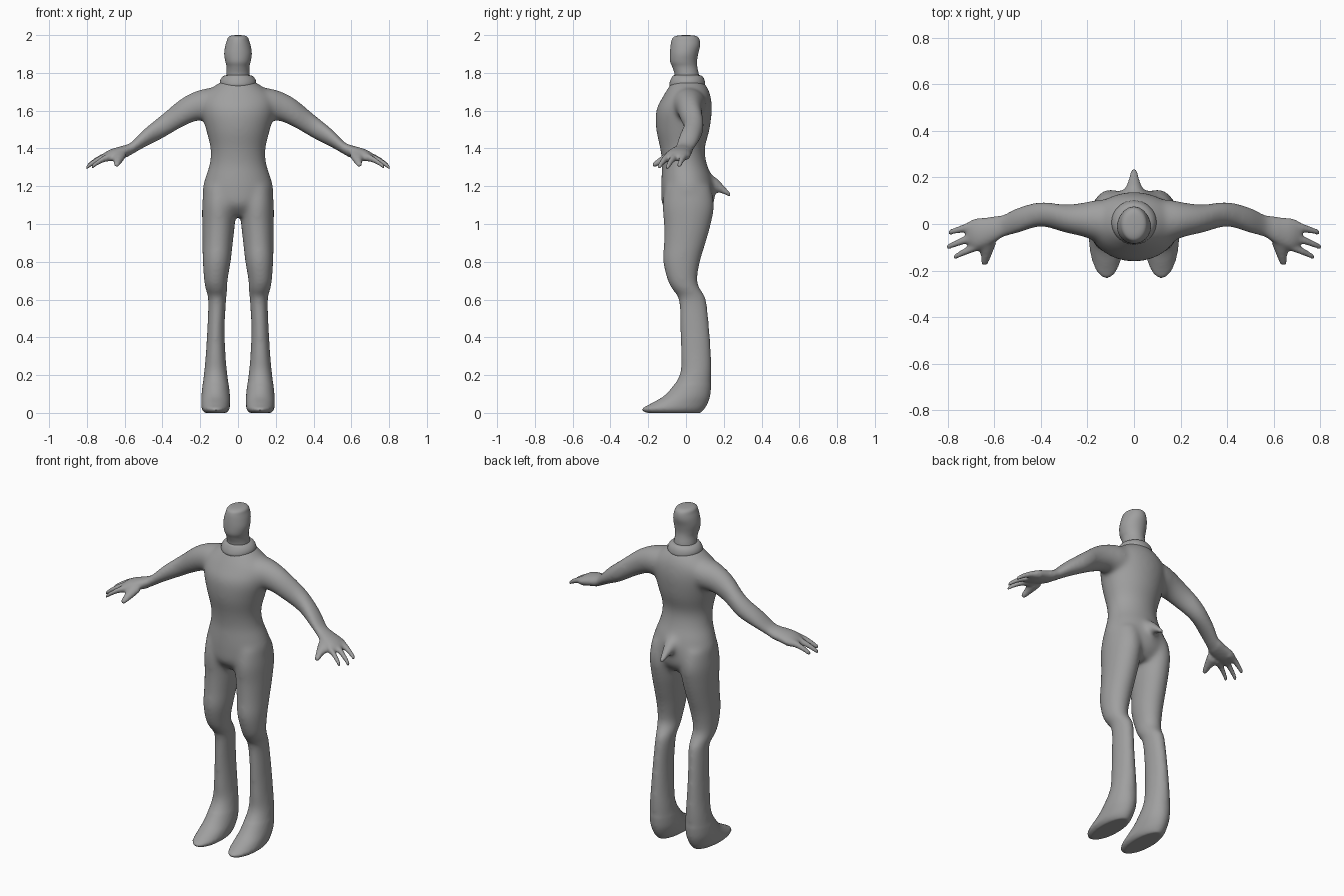
import bpy
import bmesh
from math import cos, sin, pi

SIDES = 36
STEPS = 4

default_cube = bpy.data.objects.get("Cube")
if default_cube:
    bpy.data.objects.remove(default_cube, do_unlink=True)


def make_material(name, colour):
    material = bpy.data.materials.new(name)
    material.use_nodes = True
    material.diffuse_color = colour
    material.node_tree.nodes["Principled BSDF"].inputs["Base Color"].default_value = colour
    return material


grey = make_material("plain grey", (0.35, 0.35, 0.35, 1))


def spline(a, b, c, d, t):
    """Catmull-Rom blend between b and c."""
    return b + 0.5 * t * (c - a + t * (2 * a - 5 * b + 4 * c - d + t * (3 * (b - c) + d - a)))


def refine(rows):
    """Add smoothly interpolated rows between the given ones."""
    last = len(rows) - 1
    result = []
    for i in range(last):
        near = [rows[max(0, min(last, i + k))] for k in (-1, 0, 1, 2)]
        for s in range(STEPS):
            result.append([spline(*values, s / STEPS) for values in zip(*near)])
    result.append(list(rows[last]))
    return result


def loft(bm, axis, rows, side=1):
    """Closed oval tube along an axis; a row is position, then low and high of the other two axes."""
    others = [k for k in range(3) if k != axis]
    rings = []
    for position, u_low, u_high, v_low, v_high in refine(rows):
        ring = []
        for i in range(SIDES):
            angle = 2 * pi * i / SIDES
            point = [0, 0, 0]
            point[axis] = position
            point[others[0]] = (u_low + u_high + (u_high - u_low) * cos(angle)) / 2
            point[others[1]] = (v_low + v_high + (v_high - v_low) * sin(angle)) / 2
            point[0] *= side
            ring.append(bm.verts.new(point))
        rings.append(ring)
    faces = [bm.faces.new(rings[0]), bm.faces.new(rings[-1])]
    for low, high in zip(rings, rings[1:]):
        for i in range(SIDES):
            j = (i + 1) % SIDES
            faces.append(bm.faces.new((low[i], low[j], high[j], high[i])))
    bmesh.ops.recalc_face_normals(bm, faces=faces)


def symmetric(rows):
    """Expand rows of height, half width, front, back."""
    return [(z, -half, half, front, back) for z, half, front, back in rows]


def finish(bm, name):
    mesh = bpy.data.meshes.new(name)
    bm.to_mesh(mesh)
    bm.free()
    mesh.materials.append(grey)
    mesh.shade_smooth()
    thing = bpy.data.objects.new(name, mesh)
    bpy.context.scene.collection.objects.link(thing)
    return thing


def relax(bm, verts, times):
    for _ in range(times):
        bmesh.ops.smooth_vert(bm, verts=verts, factor=0.5,
                              use_axis_x=True, use_axis_y=True, use_axis_z=True)


# Torso: height, half width, front, back
torso = symmetric([
    (1.04, .11, -.07, .1), (1.1, .17, -.125, .145), (1.18, .188, -.132, .15),
    (1.25, .172, -.13, .135), (1.32, .15, -.127, .11), (1.4, .146, -.137, .1),
    (1.5, .17, -.158, .125), (1.6, .195, -.158, .137), (1.67, .19, -.125, .132),
    (1.72, .14, -.095, .115), (1.76, .08, -.07, .085)])

# Leg and foot: height, inner, outer, front, back
leg = [
    (0, .06, .175, -.21, .08), (.02, .045, .192, -.235, .097), (.05, .042, .194, -.185, .115),
    (.1, .043, .193, -.105, .13), (.2, .055, .182, -.035, .136), (.3, .065, .172, -.03, .135),
    (.45, .07, .163, -.032, .125), (.6, .062, .158, -.04, .108), (.65, .055, .172, -.072, .08),
    (.7, .055, .18, -.098, .06), (.8, .038, .187, -.122, .075), (.9, .027, .188, -.118, .105),
    (1, .016, .19, -.118, .133), (1.1, .012, .19, -.125, .15), (1.2, .02, .18, -.11, .13)]

# Arm and palm: distance out, front, back, bottom, top
arm = [
    (.05, -.08, .1, 1.57, 1.72), (.15, -.075, .105, 1.55, 1.72), (.22, -.055, .092, 1.545, 1.705),
    (.3, -.037, .085, 1.51, 1.665), (.4, -.012, .096, 1.452, 1.583), (.5, -.042, .072, 1.402, 1.5),
    (.57, -.063, .04, 1.362, 1.43), (.62, -.09, .03, 1.345, 1.412), (.67, -.108, .025, 1.335, 1.397),
    (.7, -.1, .018, 1.334, 1.382), (.72, -.08, 0, 1.335, 1.367)]

# Fingers: root and tip, as out, depth, height
fingers = [
    ((.67, -.002, 1.363), (.797, -.036, 1.308)),
    ((.67, -.045, 1.363), (.805, -.1, 1.297)),
    ((.66, -.085, 1.358), (.775, -.143, 1.3))]


def finger_rows(root, tip):
    rows = []
    for t, radius in ((0, .026), (.4, .019), (.75, .015), (.95, .013), (1, .008)):
        x, y, z = [a + (b - a) * t for a, b in zip(root, tip)]
        z += .012 * sin(pi * t)
        rows.append((x, y - radius, y + radius, z - radius, z + radius))
    return rows


# Thumb and tail: depth, then side and height limits
thumb = [(-.178, .632, .652, 1.303, 1.323), (-.165, .625, .658, 1.302, 1.333),
         (-.13, .61, .66, 1.315, 1.36), (-.08, .59, .68, 1.335, 1.395)]
tail = [(.08, -.1, .1, 1.12, 1.31), (.13, -.055, .055, 1.15, 1.27),
        (.17, -.03, .03, 1.165, 1.235), (.2, -.021, .021, 1.158, 1.203),
        (.235, -.012, .012, 1.142, 1.166)]

# Body: all limbs merged into one skin
shell = bmesh.new()
loft(shell, 2, torso)
loft(shell, 1, tail)
for side in (1, -1):
    loft(shell, 2, leg, side)
    loft(shell, 0, arm, side)
    loft(shell, 1, thumb, side)
    for root, tip in fingers:
        loft(shell, 0, finger_rows(root, tip), side)
body = finish(shell, "body")
merge = body.modifiers.new("merge", 'REMESH')
merge.mode = 'VOXEL'
merge.voxel_size = 0.0075
evaluated = body.evaluated_get(bpy.context.evaluated_depsgraph_get())
skin = bmesh.new()
skin.from_mesh(evaluated.to_mesh())
evaluated.to_mesh_clear()
body.modifiers.clear()
broad = [v for v in skin.verts
         if abs(v.co.x) < .58 and v.co.z > .15 and v.co.y < .16]
relax(skin, broad, 25)
relax(skin, skin.verts[:], 4)
skin.to_mesh(body.data)
skin.free()
body.data.shade_smooth()

# Collar
ring = bmesh.new()
loft(ring, 2, symmetric([
    (1.715, .08, -.075, .08), (1.735, .094, -.088, .1), (1.755, .096, -.085, .1),
    (1.775, .086, -.076, .092), (1.787, .068, -.066, .078), (1.788, .04, -.04, .05)]))
finish(ring, "collar")

# Neck and head
skull = bmesh.new()
loft(skull, 2, symmetric([
    (1.74, .066, -.062, .072), (1.79, .062, -.06, .068), (1.83, .06, -.072, .06),
    (1.86, .067, -.084, .058), (1.9, .073, -.085, .064), (1.94, .068, -.082, .074),
    (1.97, .059, -.077, .073), (1.988, .052, -.068, .064), (1.997, .036, -.045, .045),
    (2, .008, -.012, .012)]))
finish(skull, "head")
